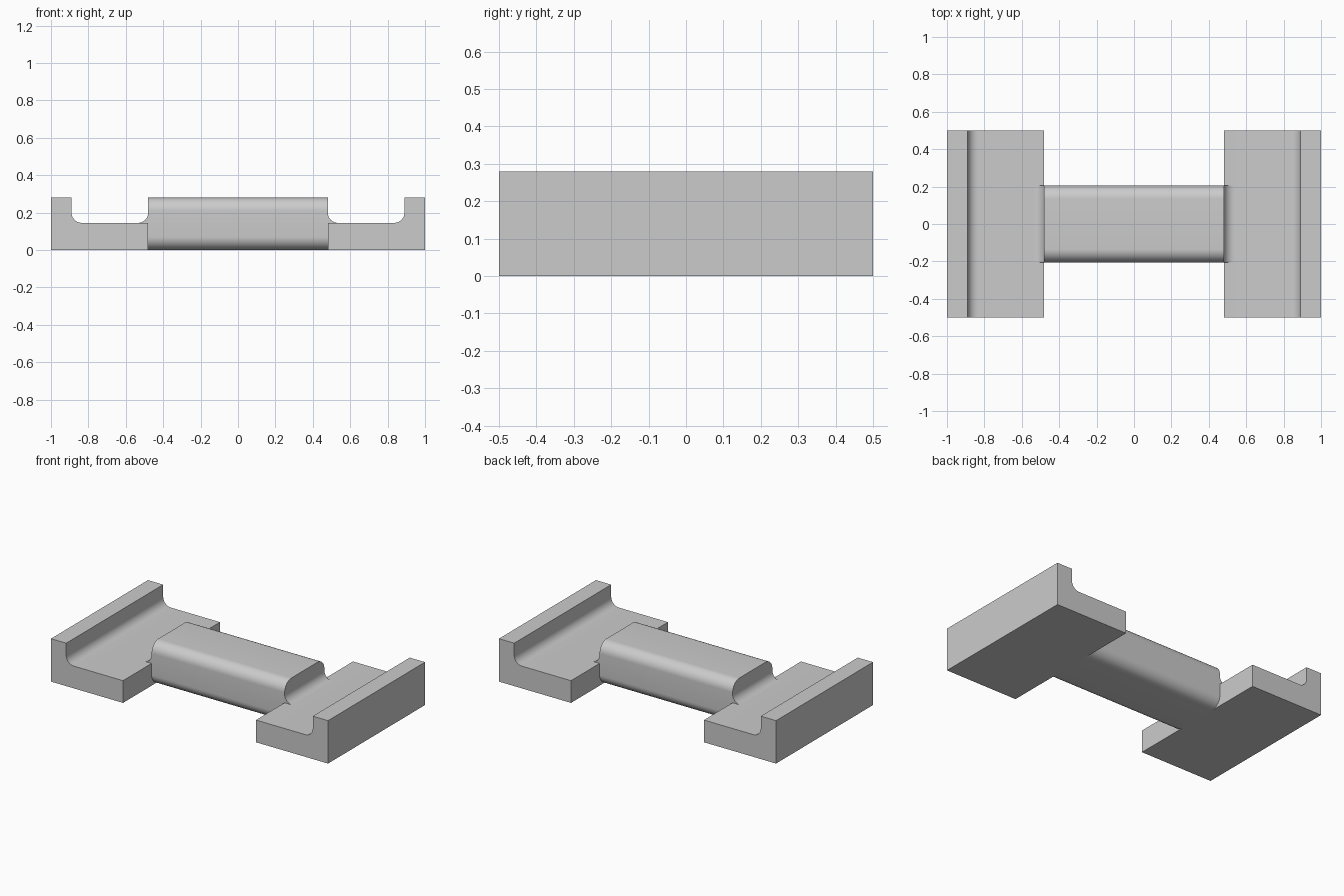
import bpy, bmesh
from math import cos, sin, pi, radians
from mathutils import Vector

cube = bpy.data.objects.get("Cube")
if cube:
    bpy.data.objects.remove(cube, do_unlink=True)

grey = bpy.data.materials.new("plain_grey")
grey.use_nodes = True
colour = (0.6, 0.6, 0.6, 1)
grey.diffuse_color = colour
grey.node_tree.nodes["Principled BSDF"].inputs["Base Color"].default_value = colour

HEIGHT, PLATE_TOP, INNER = 0.28, 0.145, 0.48
BAR_HALF, BAR_ROUND, FILLET = 0.205, 0.07, 0.055


def arc(cx, cz, r, start, end, steps=12):
    """Points on an arc, angles in degrees."""
    angles = [radians(start + (end - start) * i / steps) for i in range(steps + 1)]
    return [(cx + r * cos(a), cz + r * sin(a)) for a in angles]


def extrude(name, points, place, direction):
    """Extrude a flat outline, with place() putting its points in space."""
    bm = bmesh.new()
    face = bm.faces.new([bm.verts.new(place(u, v)) for u, v in points])
    result = bmesh.ops.extrude_face_region(bm, geom=[face])
    moved = [g for g in result["geom"] if isinstance(g, bmesh.types.BMVert)]
    bmesh.ops.translate(bm, verts=moved, vec=Vector(direction))
    bmesh.ops.recalc_face_normals(bm, faces=bm.faces)
    mesh = bpy.data.meshes.new(name)
    bm.to_mesh(mesh)
    bm.free()
    mesh.materials.append(grey)
    obj = bpy.data.objects.new(name, mesh)
    bpy.context.collection.objects.link(obj)
    bpy.ops.object.select_all(action="DESELECT")
    obj.select_set(True)
    bpy.context.view_layer.objects.active = obj
    bpy.ops.object.shade_smooth_by_angle(angle=radians(30))
    return obj


# End plates with a raised, filleted outer lip, and the coves beside the bar
lip = 0.89
plate = [(1, 0), (1, HEIGHT), (lip, HEIGHT)]
plate += arc(lip - FILLET, PLATE_TOP + FILLET, FILLET, 0, -90)
plate += [(INNER, PLATE_TOP), (INNER, 0)]
cove = [(INNER, PLATE_TOP)]
cove += arc(INNER + FILLET, PLATE_TOP + FILLET, FILLET, 270, 180)
for side, sign in (("left", 1), ("right", -1)):
    extrude(side + "_end_plate", plate, lambda u, v: (sign * u, -0.5, v), (0, 1, 0))
    extrude(side + "_cove", cove, lambda u, v: (sign * u, -BAR_HALF, v), (0, 2 * BAR_HALF, 0))

# Central bar with four rounded long edges
y, low, high = BAR_HALF - BAR_ROUND, BAR_ROUND, HEIGHT - BAR_ROUND
section = []
for i, (cy, cz) in enumerate([(y, high), (-y, high), (-y, low), (y, low)]):
    section += arc(cy, cz, BAR_ROUND, 90 * i, 90 * i + 90)
extrude("central_bar", section, lambda u, v: (-INNER, u, v), (2 * INNER, 0, 0))
